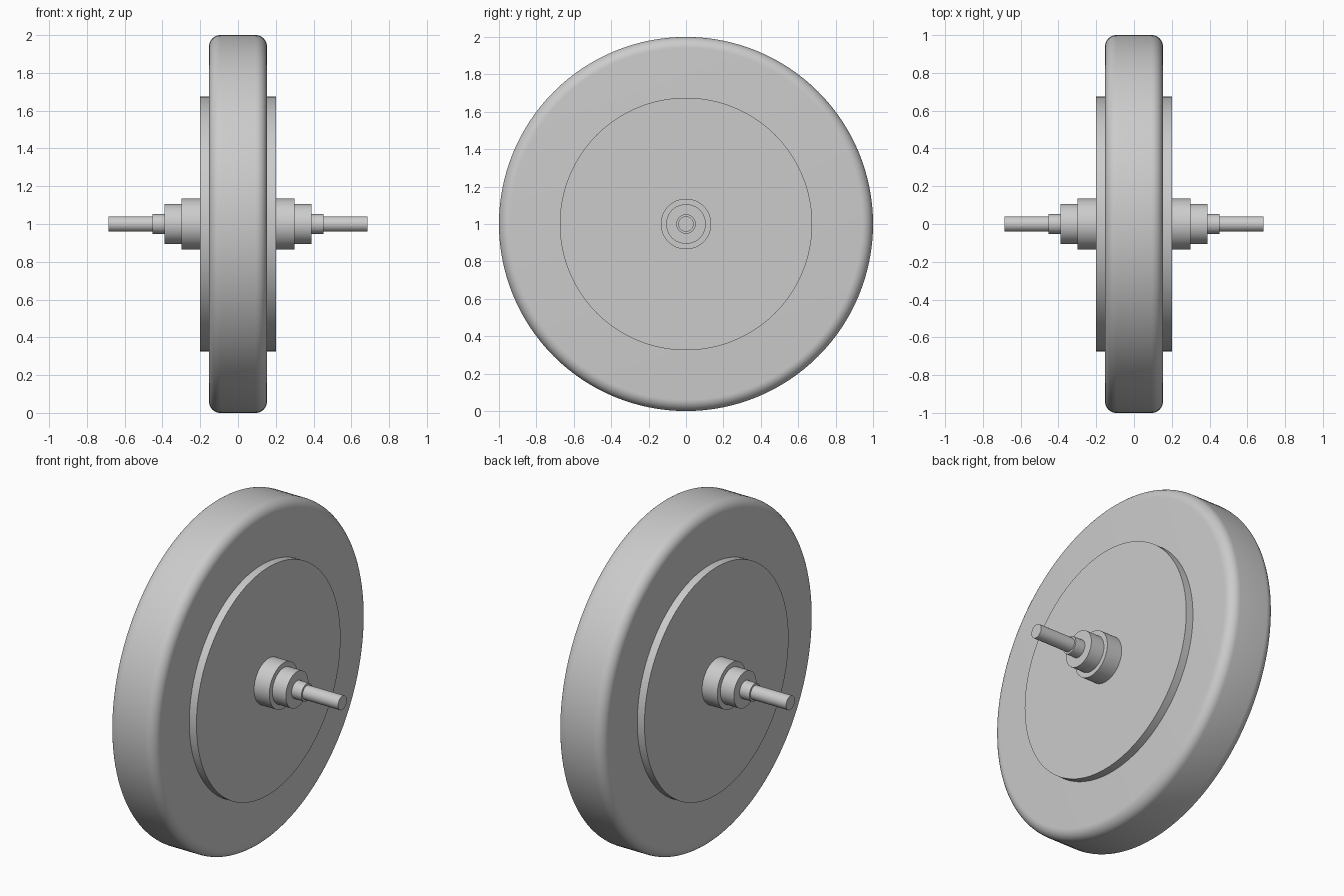
import bpy, bmesh, math

if "Cube" in bpy.data.objects:
    bpy.data.objects.remove(bpy.data.objects["Cube"])

SEG = 128
AXLE_Z = 1.0

grey = bpy.data.materials.new("light_grey")
grey.diffuse_color = (0.6, 0.6, 0.6, 1)
grey.use_nodes = True
grey.node_tree.nodes["Principled BSDF"].inputs["Base Color"].default_value = grey.diffuse_color


def lathe(name, half_profile):
    """Spin (x, radius) points round the X axis, mirrored to both sides."""
    profile = [(-x, r) for x, r in reversed(half_profile)] + half_profile
    bm = bmesh.new()
    rings = []
    for x, r in profile:
        rings.append([bm.verts.new((x, r * math.sin(2 * math.pi * i / SEG),
                                    r * math.cos(2 * math.pi * i / SEG)))
                      for i in range(SEG)])
    for a, b in zip(rings, rings[1:]):
        for i in range(SEG):
            j = (i + 1) % SEG
            bm.faces.new((a[i], a[j], b[j], b[i]))
    bm.faces.new(rings[0])
    bm.faces.new(rings[-1])
    bmesh.ops.recalc_face_normals(bm, faces=bm.faces)
    mesh = bpy.data.meshes.new(name)
    bm.to_mesh(mesh)
    bm.free()
    mesh.materials.append(grey)
    ob = bpy.data.objects.new(name, mesh)
    ob.location.z = AXLE_Z
    bpy.context.collection.objects.link(ob)
    bpy.ops.object.select_all(action='DESELECT')
    ob.select_set(True)
    bpy.context.view_layer.objects.active = ob
    bpy.ops.object.shade_smooth_by_angle(angle=math.radians(30))
    return ob


# Tyre with rounded shoulders
W, R, F = 0.153, 1.0, 0.06
shoulder = [(W - F + F * math.sin(a), R - F + F * math.cos(a))
            for a in (math.pi / 2 * k / 10 for k in range(11))]
lathe("tyre", shoulder)

# Wheel disc, stepped hub and axle: half length and radius of each
for name, half_length, radius in (
        ("wheel_disc", 0.20, 0.675),
        ("hub", 0.30, 0.135),
        ("bearing_collar", 0.388, 0.106),
        ("axle_shoulder", 0.452, 0.052),
        ("axle", 0.685, 0.041)):
    lathe(name, [(half_length, radius)])
